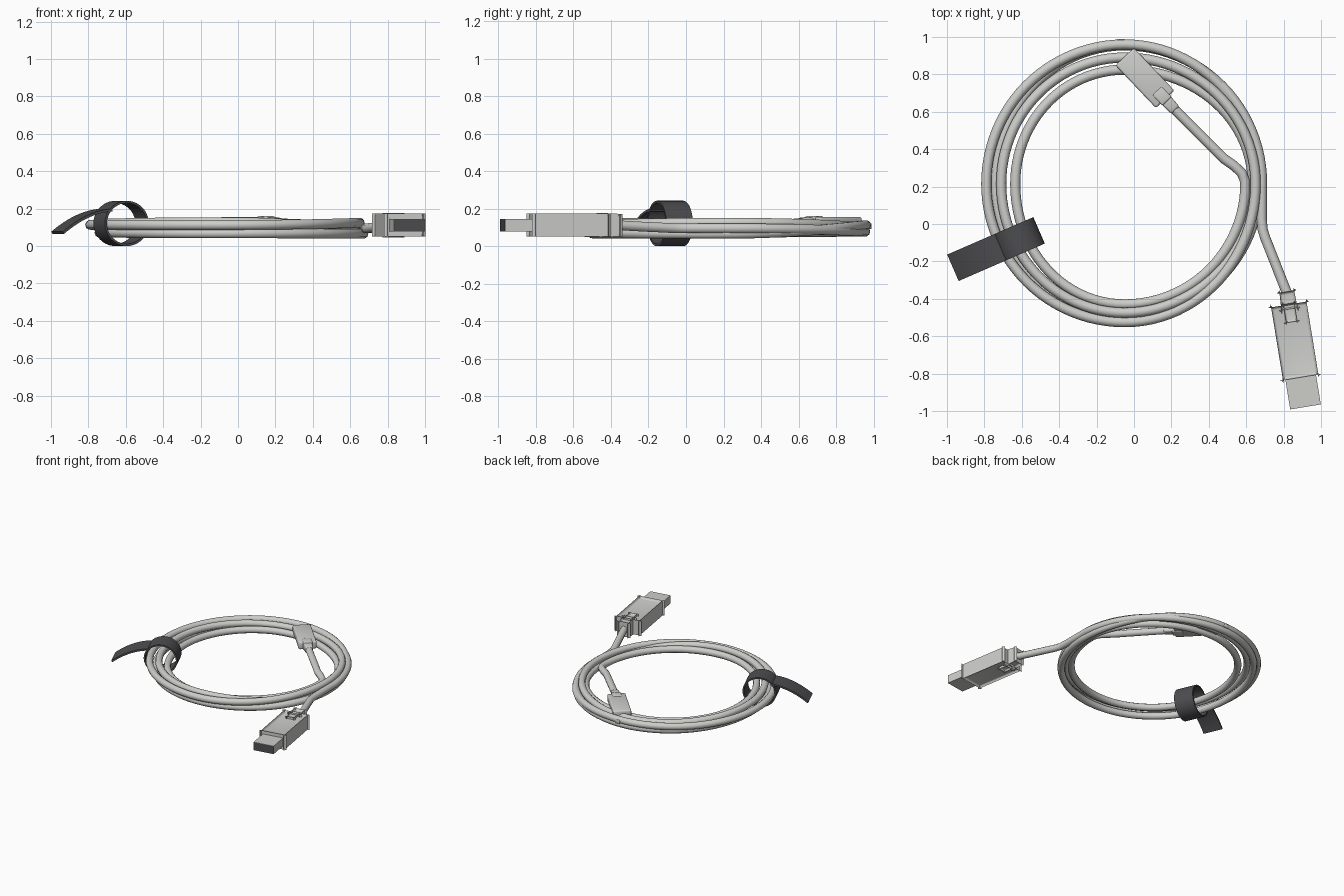
import bpy, bmesh, math
from mathutils import Vector, Matrix

if "Cube" in bpy.data.objects:
    bpy.data.objects.remove(bpy.data.objects["Cube"])


def material(name, rgb):
    m = bpy.data.materials.new(name)
    m.diffuse_color = (*rgb, 1)
    m.use_nodes = True
    m.node_tree.nodes["Principled BSDF"].inputs["Base Color"].default_value = m.diffuse_color
    return m


GREY = material("light grey", (0.61, 0.61, 0.59))
DARK = material("charcoal", (0.075, 0.073, 0.08))


def activate(ob):
    bpy.ops.object.select_all(action='DESELECT')
    ob.select_set(True)
    bpy.context.view_layer.objects.active = ob


def smooth(ob, angle=35):
    activate(ob)
    bpy.ops.object.shade_smooth_by_angle(angle=math.radians(angle))


def new_mesh(name, bm, mat):
    me = bpy.data.meshes.new(name)
    bm.to_mesh(me)
    bm.free()
    me.materials.append(mat)
    ob = bpy.data.objects.new(name, me)
    bpy.context.collection.objects.link(ob)
    return ob


def plug_part(name, frame, t0, t1, width, height, bevel=0.0, taper=1.0, mat=GREY):
    """Rounded block along a plug axis; t runs from the tip back to the cable."""
    bm = bmesh.new()
    bmesh.ops.create_cube(bm, size=1)
    for v in bm.verts:
        k = taper if v.co.x > 0 else 1
        v.co = Vector(((t0 + t1) / 2 + v.co.x * (t1 - t0),
                       v.co.y * width * k, v.co.z * height * k))
    bm.transform(frame)
    if bevel:
        bmesh.ops.bevel(bm, geom=bm.edges[:], offset=bevel, segments=3,
                        profile=0.5, affect='EDGES')
    ob = new_mesh(name, bm, mat)
    if bevel:
        smooth(ob)
    return ob


def plug_frame(tip, back):
    """Frame with origin at the tip and x pointing to the cable."""
    x = (Vector(back) - Vector(tip)).normalized()
    z = Vector((0, 0, 1))
    y = z.cross(x)
    return Matrix.Translation(tip) @ Matrix((x, y, z)).transposed().to_4x4()


# Cable: four turns spiralling inward; (radius, height) at each quarter turn
CX, CY = -0.05, 0.215
KEYS = [(.735, .095), (.74, .078), (.69, .072), (.715, .068),
        (.72, .066), (.745, .112), (.74, .113), (.74, .113),
        (.70, .125), (.675, .105), (.66, .12), (.69, .128),
        (.685, .078), (.61, .09), (.585, .09), (.645, .1), (.645, .1)]
path = [(.818, -.37, .112), (.765, -.235, .104), (.70, -.07, .096), (.688, -.03, .095), (.683, .03, .095)]
STEPS = 24
for q in range(len(KEYS) - 1):
    (r0, z0), (r1, z1) = KEYS[q], KEYS[q + 1]
    for i in range(STEPS):
        s = i / STEPS
        a = (q + s) * math.pi / 2
        if a < 0.06:
            continue
        e = (1 - math.cos(math.pi * s)) / 2
        r = r0 + (r1 - r0) * e
        path.append((CX + r * math.cos(a), CY + r * math.sin(a), z0 + (z1 - z0) * e))
path += [(.593, .23, .1), (.575, .275, .102), (.53, .315, .106), (.48, .35, .11),
         (.44, .39, .113), (.21, .62, .122)]

cu = bpy.data.curves.new("cable", 'CURVE')
cu.dimensions = '3D'
cu.bevel_depth = 0.027
cu.bevel_resolution = 3
cu.use_fill_caps = True
sp = cu.splines.new('POLY')
sp.points.add(len(path) - 1)
for p, co in zip(sp.points, path):
    p.co = (*co, 1)
cu.materials.append(GREY)
cable = bpy.data.objects.new("cable", cu)
bpy.context.collection.objects.link(cable)
activate(cable)
bpy.ops.object.convert(target='MESH')
smooth(bpy.context.object, 50)

# Large plug
big = plug_frame((.917, -.978, .112), (.818, -.37, .112))
shell = plug_part("large_plug_shell", big, 0, .19, .166, .066)
bm = bmesh.new()
bm.from_mesh(shell.data)
axis = big.to_3x3() @ Vector((-1, 0, 0))
bm.normal_update()
front = [f for f in bm.faces if f.normal.dot(axis) > 0.9]
bmesh.ops.inset_region(bm, faces=front, thickness=0.004)
for f in front:
    f.material_index = 1
bm.to_mesh(shell.data)
bm.free()
shell.data.materials.append(DARK)
plug_part("large_plug_body", big, .16, .555, .192, .09, .016)
plug_part("large_plug_collar", big, .46, .56, .06, .102, .012)
plug_part("large_plug_neck", big, .53, .625, .088, .098, .016, .9)

# Small plug
small = plug_frame((-.05, .895, .125), (.22, .61, .125))
plug_part("small_plug_body", small, 0, .315, .136, .062, .012)
plug_part("small_plug_collar", small, .25, .33, .07, .07, .01)
plug_part("small_plug_neck", small, .30, .395, .068, .06, .012, .85)

# Small nub on the outside of the coil
nub = plug_frame((-.07, .99, .106), (-.07, .9, .106))
plug_part("cable_nub", nub, 0, .05, .04, .03, .006)


def strap(name, profile, width, thickness, closed):
    """Band swept across the strap width from a (along, height) profile."""
    u = Vector((.92, .40, 0)).normalized()
    w = Vector((u.y, -u.x, 0))
    bm = bmesh.new()
    rows = [[bm.verts.new(Vector((-.625, -.085, 0)) + u * s + Vector((0, 0, z)) + w * k * width / 2)
             for k in (-1, 1)] for s, z in profile]
    n = len(rows)
    for i in range(n if closed else n - 1):
        a, b = rows[i], rows[(i + 1) % n]
        bm.faces.new((a[0], a[1], b[1], b[0]))
    bmesh.ops.recalc_face_normals(bm, faces=bm.faces[:])
    ob = new_mesh(name, bm, DARK)
    mod = ob.modifiers.new("thickness", 'SOLIDIFY')
    mod.thickness = thickness
    mod.offset = 0
    activate(ob)
    bpy.ops.object.modifier_apply(modifier=mod.name)
    smooth(ob)


# Strap loop around the coil and its loose tail
loop = [(.122 * math.cos(a), .121 + .115 * math.sin(a))
        for a in (i * math.tau / 40 for i in range(40))]
strap("strap_loop", loop, .154, .012, True)
tail = []
for i in range(13):
    t = i / 12
    tail.append((-.085 - .285 * t, .193 - .02 * t - .102 * t * t))
strap("strap_tail", tail, .154, .014, False)
